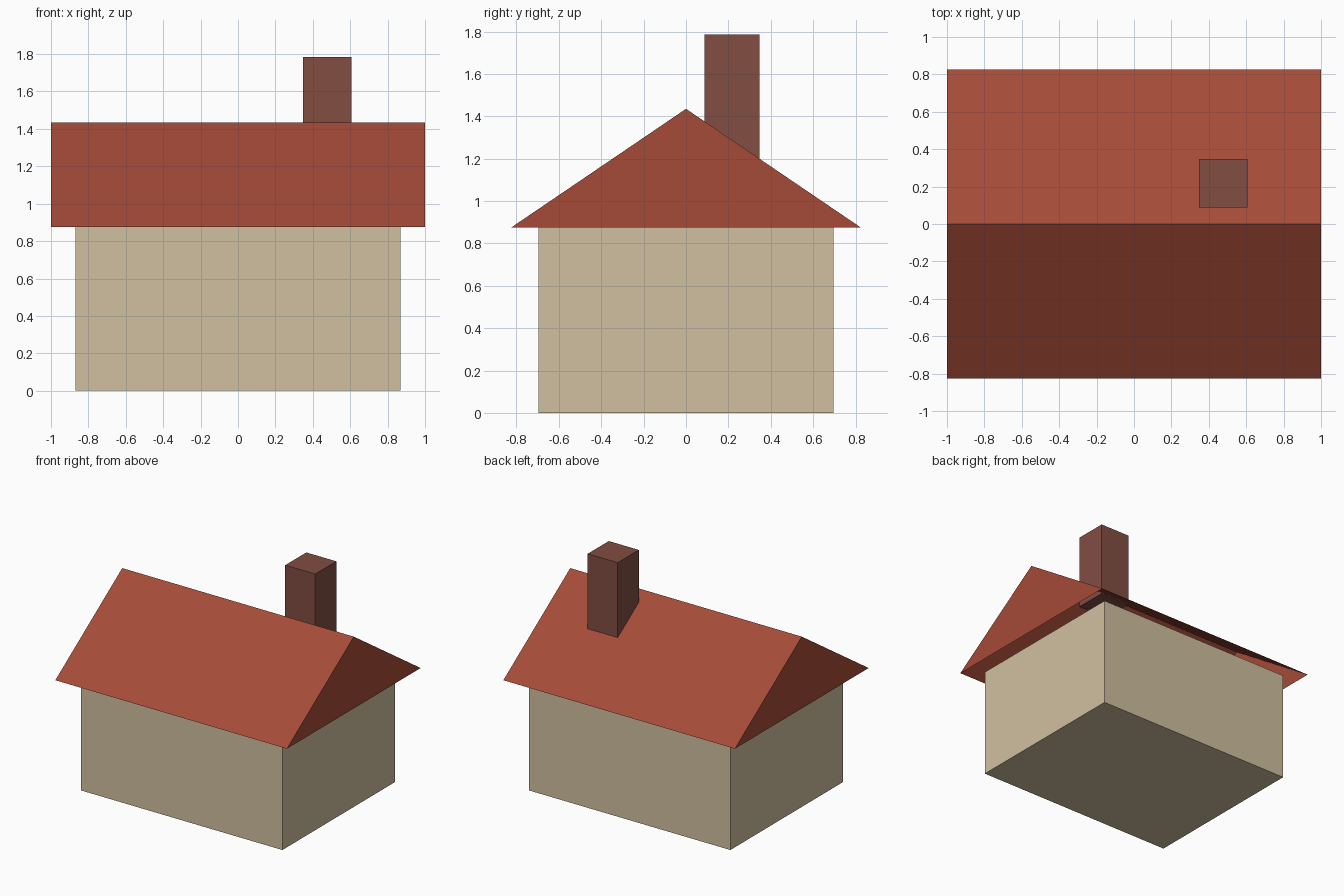
import bpy
import bmesh

if "Cube" in bpy.data.objects:
    bpy.data.objects.remove(bpy.data.objects["Cube"])


def material(name, rgb):
    mat = bpy.data.materials.new(name)
    mat.diffuse_color = (*rgb, 1)
    mat.use_nodes = True
    mat.node_tree.nodes["Principled BSDF"].inputs["Base Color"].default_value = mat.diffuse_color
    return mat


def add_object(name, bm, mat):
    bmesh.ops.recalc_face_normals(bm, faces=bm.faces)
    mesh = bpy.data.meshes.new(name)
    bm.to_mesh(mesh)
    bm.free()
    mesh.materials.append(mat)
    obj = bpy.data.objects.new(name, mesh)
    bpy.context.collection.objects.link(obj)
    return obj


def box(name, low, high, mat):
    bm = bmesh.new()
    bmesh.ops.create_cube(bm, size=1)
    for v in bm.verts:
        v.co = [(a + b) / 2 + c * (b - a) for a, b, c in zip(low, high, v.co)]
    return add_object(name, bm, mat)


def open_gable_roof(name, half_x, half_y, eave, ridge, mat):
    # Two slopes and two gable ends, left open underneath
    bm = bmesh.new()
    profile = ((-half_y, eave), (0, ridge), (half_y, eave))
    left, right = [[bm.verts.new((x, y, z)) for y, z in profile]
                   for x in (-half_x, half_x)]
    bm.faces.new(left)
    bm.faces.new(right)
    for i in range(2):
        bm.faces.new((left[i], right[i], right[i + 1], left[i + 1]))
    return add_object(name, bm, mat)


cream = material("cream_wall", (0.63, 0.53, 0.35))
red = material("red_tile", (0.38, 0.07, 0.04))
brown = material("brown_brick", (0.22, 0.075, 0.055))

# Main body
box("walls", (-0.87, -0.695, 0), (0.87, 0.695, 0.875), cream)

# Overhanging roof
open_gable_roof("roof", 1.0, 0.825, 0.875, 1.435, red)

# Chimney on the back slope, its base just inside the roof
box("chimney", (0.347, 0.087, 1.19), (0.606, 0.347, 1.785), brown)
